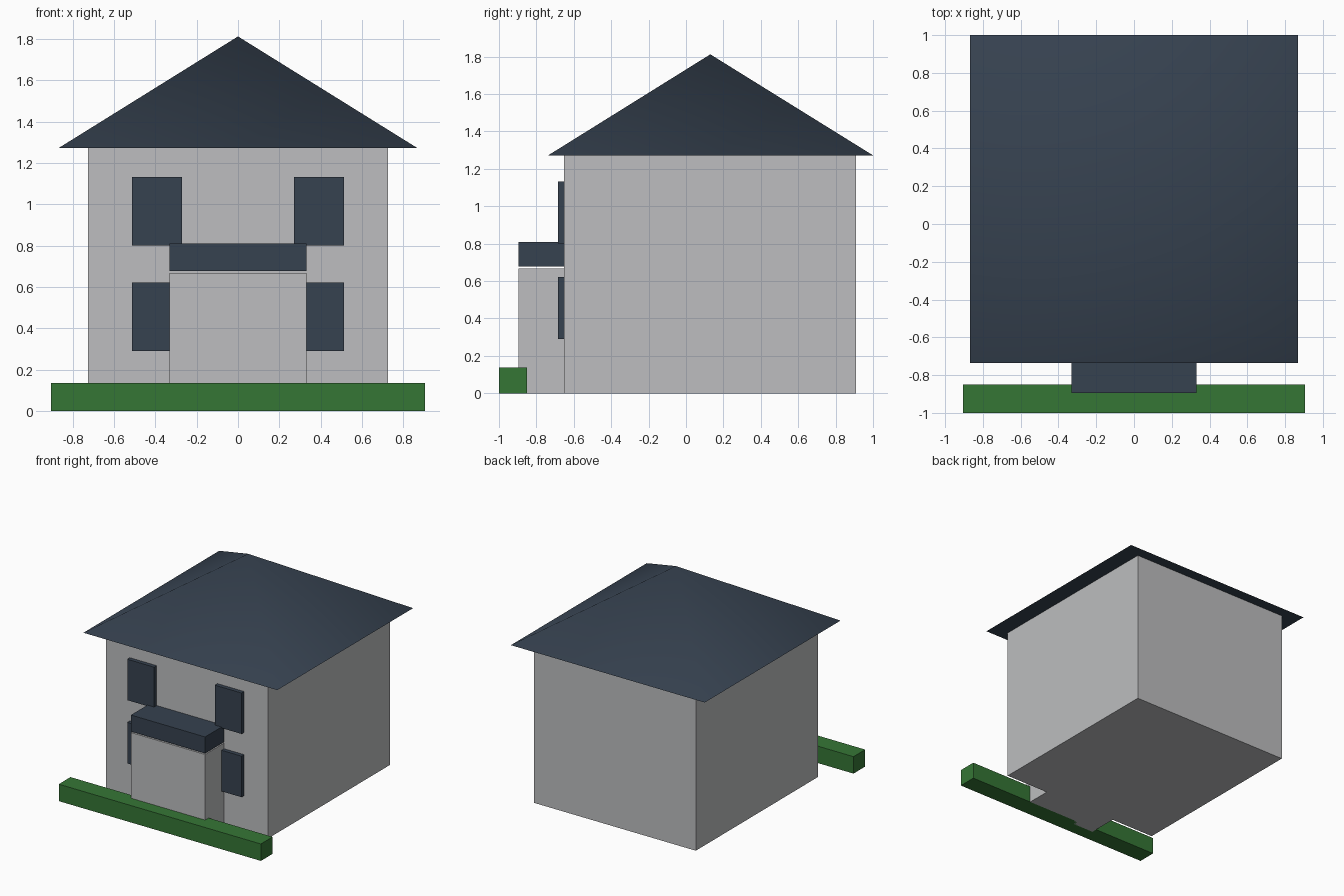
import bpy
import bmesh

if "Cube" in bpy.data.objects:
    bpy.data.objects.remove(bpy.data.objects["Cube"])


def material(name, rgb):
    m = bpy.data.materials.new(name)
    m.diffuse_color = (*rgb, 1.0)
    m.use_nodes = True
    m.node_tree.nodes["Principled BSDF"].inputs["Base Color"].default_value = m.diffuse_color
    return m


wall_grey = material("wall_grey", (0.51, 0.515, 0.525))
slate_blue = material("slate_blue", (0.037, 0.054, 0.08))
hedge_green = material("hedge_green", (0.036, 0.18, 0.036))


def add_object(name, bm, mat):
    bmesh.ops.recalc_face_normals(bm, faces=bm.faces)
    mesh = bpy.data.meshes.new(name)
    bm.to_mesh(mesh)
    bm.free()
    mesh.materials.append(mat)
    obj = bpy.data.objects.new(name, mesh)
    bpy.context.collection.objects.link(obj)
    return obj


def box(name, x, y, z, mat):
    """Box from (min, max) ranges on each axis."""
    bm = bmesh.new()
    bmesh.ops.create_cube(bm, size=1.0)
    for v in bm.verts:
        v.co = [r[0] if c < 0 else r[1] for c, r in zip(v.co, (x, y, z))]
    return add_object(name, bm, mat)


# House body
FRONT = -0.652
box("house_walls", (-0.725, 0.725), (FRONT, 0.91), (0, 1.275), wall_grey)

# Pyramid roof with softly shaded slopes and a sharp eave
bm = bmesh.new()
eave = [bm.verts.new((x, y, 1.272)) for x, y in
        ((-0.868, -0.737), (0.868, -0.737), (0.868, 1.0), (-0.868, 1.0))]
apex = bm.verts.new((0, 0.13, 1.812))
bm.faces.new(eave)
for i in range(4):
    slope = bm.faces.new((eave[i], eave[(i + 1) % 4], apex))
    slope.smooth = True
for e in bm.edges:
    e.smooth = apex in e.verts
add_object("roof", bm, slate_blue)

# Entrance porch and its slab roof
box("porch", (-0.332, 0.332), (-0.895, FRONT), (0, 0.668), wall_grey)
box("porch_roof", (-0.332, 0.332), (-0.895, FRONT), (0.677, 0.81), slate_blue)

# Two rows of windows, mirrored left and right
for row, z in (("lower", (0.29, 0.622)), ("upper", (0.802, 1.133))):
    for side, x in (("left", (-0.512, -0.272)), ("right", (0.272, 0.512))):
        box(f"{row}_{side}_window", x, (-0.685, FRONT), z, slate_blue)

# Low hedge along the front
box("hedge", (-0.905, 0.905), (-1.0, -0.85), (0, 0.137), hedge_green)
